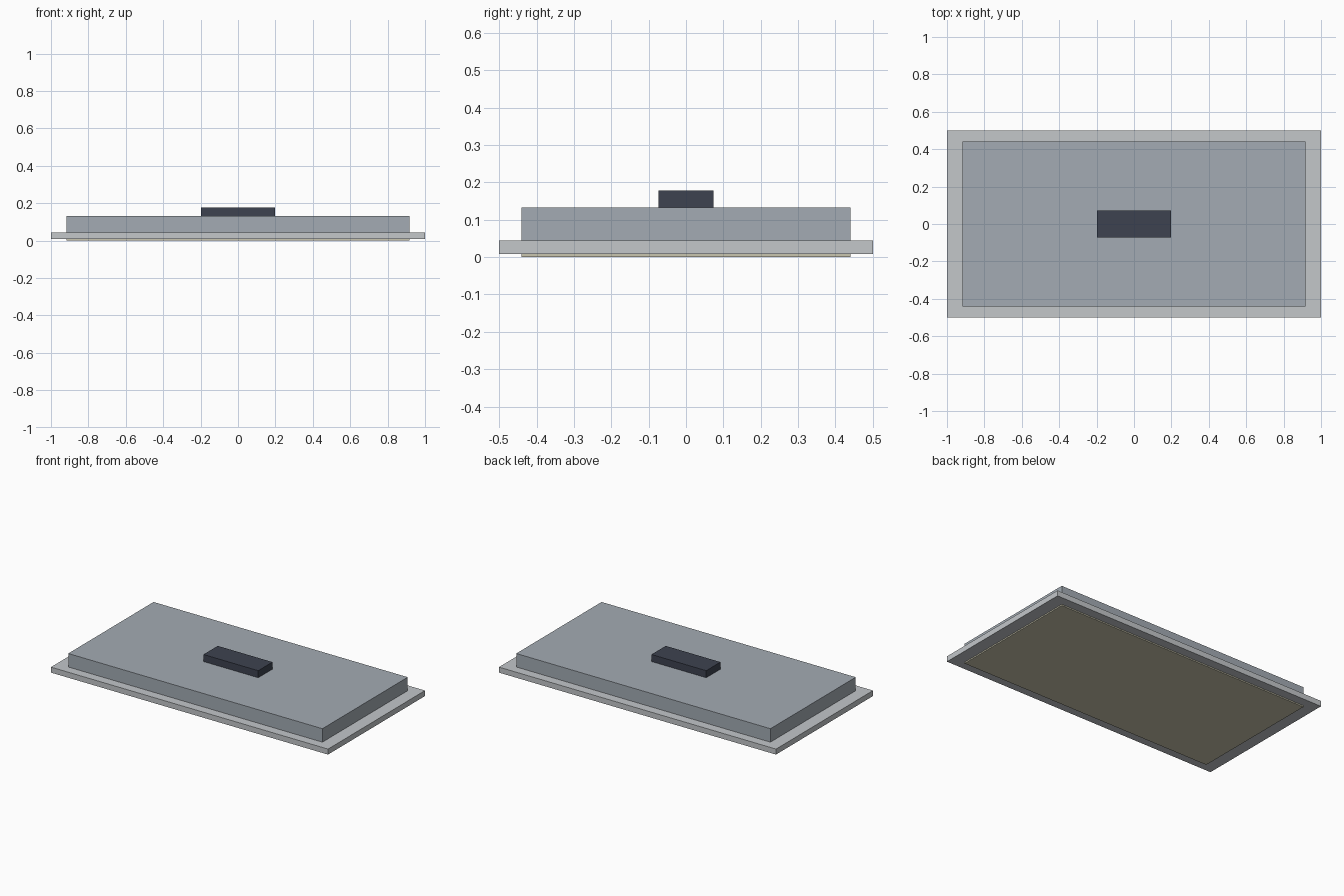
import bpy

cube = bpy.data.objects.get("Cube")
if cube:
    bpy.data.objects.remove(cube, do_unlink=True)


def linear(c):
    c /= 255
    return c / 12.92 if c <= 0.04045 else ((c + 0.055) / 1.055) ** 2.4


def material(name, *srgb):
    mat = bpy.data.materials.new(name)
    mat.use_nodes = True
    colour = [linear(c) for c in srgb] + [1]
    mat.diffuse_color = colour
    mat.node_tree.nodes["Principled BSDF"].inputs["Base Color"].default_value = colour
    return mat


def slab(name, width, depth, bottom, top, mat):
    """Centred flat-faced box between two heights."""
    bpy.ops.mesh.primitive_cube_add(size=1, location=(0, 0, (bottom + top) / 2))
    obj = bpy.context.object
    obj.name = name
    obj.scale = (width, depth, top - bottom)
    bpy.ops.object.transform_apply(location=False, rotation=False, scale=True)
    obj.data.materials.append(mat)
    return obj


# Thin cover plate on the underside
slab("cover_plate", 1.835, 0.88, 0, 0.009, material("warm ivory", 202, 198, 175))
# Wide flange around the body
slab("flange", 2, 1, 0.008, 0.044, material("light grey", 195, 199, 202))
# Main body
slab("housing", 1.835, 0.88, 0.044, 0.132, material("blue grey", 163, 171, 179))
# Small box on top
slab("top_box", 0.395, 0.147, 0.132, 0.178, material("dark slate", 61, 66, 80))
